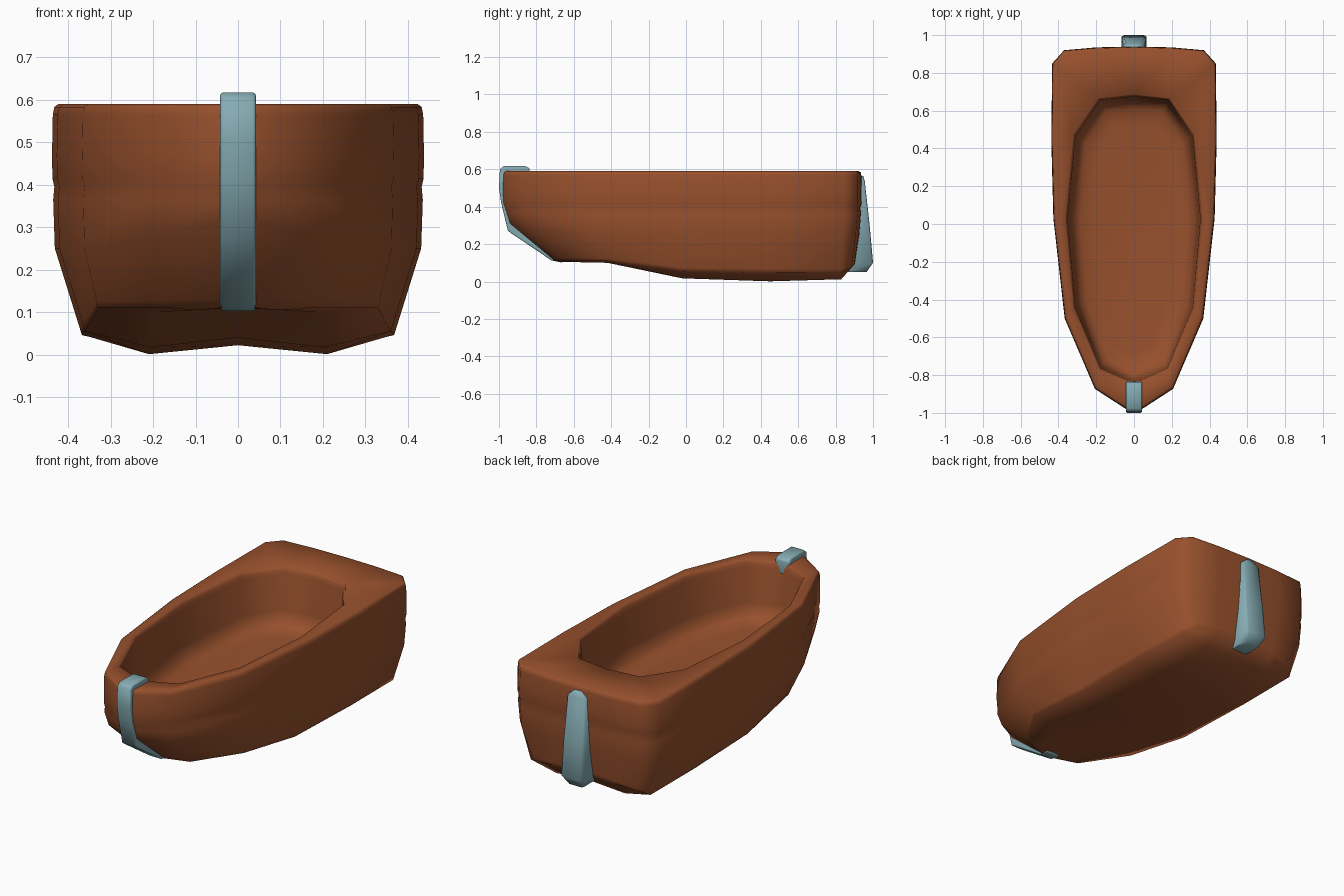
import bpy, bmesh, math
from mathutils import Vector

cube = bpy.data.objects.get("Cube")
if cube:
    bpy.data.objects.remove(cube)


def material(name, rgb):
    m = bpy.data.materials.new(name)
    m.use_nodes = True
    m.diffuse_color = (*rgb, 1)
    bsdf = m.node_tree.nodes["Principled BSDF"]
    bsdf.inputs["Base Color"].default_value = (*rgb, 1)
    bsdf.inputs["Roughness"].default_value = 0.8
    return m


wood = material("brown wood", (0.31, 0.081, 0.026))
metal = material("blue grey metal", (0.235, 0.41, 0.45))


def face(bm, verts):
    unique = []
    for v in verts:
        if v not in unique:
            unique.append(v)
    if len(unique) > 2:
        bm.faces.new(unique)


def strip(bm, a, b):
    for i in range(len(a) - 1):
        face(bm, (a[i], a[i + 1], b[i + 1], b[i]))


def finish(bm, name, mat, angle, mirror=False, bevel=0):
    if mirror:
        bmesh.ops.mirror(bm, geom=bm.verts[:] + bm.edges[:] + bm.faces[:],
                         axis='X', merge_dist=0.0005)
        bmesh.ops.remove_doubles(bm, verts=bm.verts[:], dist=0.0005)
    bmesh.ops.recalc_face_normals(bm, faces=bm.faces[:])
    if bevel:
        sharp = [e for e in bm.edges if e.calc_face_angle(0) > 1]
        bmesh.ops.bevel(bm, geom=sharp, offset=bevel, segments=2, profile=.5,
                        affect='EDGES', clamp_overlap=True)
    mesh = bpy.data.meshes.new(name)
    bm.to_mesh(mesh)
    bm.free()
    mesh.materials.append(mat)
    ob = bpy.data.objects.new(name, mesh)
    bpy.context.collection.objects.link(ob)
    bpy.ops.object.select_all(action='DESELECT')
    ob.select_set(True)
    bpy.context.view_layer.objects.active = ob
    bpy.ops.object.shade_smooth_by_angle(angle=math.radians(angle))


# Hull: half outline from bow to stern, the chine below it, and the cockpit
outline = [(0, -.985), (.045, -.978), (.207, -.873), (.367, -.5), (.427, .03),
           (.438, .45), (.433, .85), (.37, .92), (.2, .935), (0, .94)]
chine = [(0, -.7, .11), (.04, -.7, .11), (.17, -.66, .11), (.33, -.42, .11),
         (.36, -.02, .055), (.368, .45, .047), (.365, .83, .045),
         (.31, .885, .075), (.18, .9, .09), (0, .905, .1)]
cockpit = [(0, -.853), (.183, -.773), (.322, -.445), (.364, .03), (.32, .473),
           (.187, .667), (0, .687)]
quarter_z = [.11, .11, .105, .1, .017, .001, .012]
keel_z = [.11, .11, .11, .11, .04, .022, .025]

bm = bmesh.new()


def ring(points, z, inset=0, centre=0, rake=0):
    # Shrinks an outline by about the inset and pulls the bow back by rake
    out = []
    for x, y in points:
        d = Vector((x, (y - centre) * .45)).normalized() * inset
        tip = rake if y < -.9 else 0
        out.append(bm.verts.new((max(x - d.x, 0), y - d.y + tip, z)))
    return out


# Topsides with a rounded rim and a faint groove
deck = ring(outline, .59, .016)
levels = [deck, ring(outline, .583, .006), ring(outline, .565, .002),
          ring(outline, .47), ring(outline, .415, .001, rake=.003),
          ring(outline, .395, .006, rake=.006),
          ring(outline, .365, .003, rake=.018)]
low = [bm.verts.new((x * .985, y + (.038 if y < -.8 else -.012),
                     .31 if y < -.9 else .28 if y < -.8 else .25))
       for x, y in outline]
chine_row = [bm.verts.new(p) for p in chine]
# A ring close above the chine keeps its shading tight
support = [bm.verts.new(a.co.lerp(b.co, .9)) for a, b in zip(low, chine_row)]
levels += [low, support, chine_row]
for a, b in zip(levels, levels[1:]):
    strip(bm, a, b)

# Bottom with a shallow hollow along the keel line
quarter, keel = [chine_row[0]], [chine_row[0]]
for (x, y, z), qz, kz in list(zip(chine, quarter_z, keel_z))[1:]:
    quarter.append(bm.verts.new((x * .57, y, qz)))
    keel.append(bm.verts.new((0, y, kz)) if y > -.7 else chine_row[0])
strip(bm, chine_row[:7], quarter)
strip(bm, quarter, keel)
face(bm, (chine_row[6], chine_row[7], chine_row[8], quarter[6]))
face(bm, (quarter[6], chine_row[8], chine_row[9], keel[6]))

# Deck joining the rim to the cockpit edge
edge = ring(cockpit, .587)
strip(bm, deck, [edge[i] for i in (0, 0, 1, 2, 3, 4, 4, 5, 5, 6)])

# Cockpit walls curving into a deep floor
walls = [edge] + [ring(cockpit, z, inset, -.08) for z, inset in
                  ((.577, .006), (.555, .013), (.36, .026), (.305, .042),
                   (.28, .08), (.27, .16))]
for a, b in zip(walls, walls[1:]):
    strip(bm, a, b)
face(bm, walls[-1])
finish(bm, "hull", wood, 75, mirror=True)

# Stem band hooked over the bow: outer path and inner path, side by side
outer = [(-.833, .53), (-.836, .605), (-.86, .617), (-.975, .617), (-.995, .6),
         (-1, .5), (-.988, .42), (-.952, .27), (-.72, .113), (-.66, .101)]
inner = [(-.88, .53), (-.88, .575), (-.89, .58), (-.95, .58), (-.95, .57),
         (-.95, .5), (-.94, .42), (-.9, .32), (-.7, .14), (-.65, .125)]
bm = bmesh.new()
rows = []
for x, path in ((-.042, inner), (-.042, outer), (.042, outer), (.042, inner)):
    rows.append([bm.verts.new((x, y, z)) for y, z in path])
for a, b in zip(rows, rows[1:] + rows[:1]):
    strip(bm, a, b)
for end in (0, -1):
    face(bm, [r[end] for r in rows])
finish(bm, "stem_band", metal, 75, bevel=.007)

# Rudder: height, back edge, half width and front edge of each section
sections = [(.565, .948, .02, .9), (.535, .956, .056, .9), (.3, .982, .063, .9),
            (.1, 1, .066, .87), (.05, .965, .045, .86)]
bm = bmesh.new()
rows = []
for z, back, half, front in sections:
    shape = [(-half, front), (-half, back - .008), (-half * .8, back),
             (half * .8, back), (half, back - .008), (half, front)]
    rows.append([bm.verts.new((x, y, z)) for x, y in shape])
for a, b in zip(rows, rows[1:]):
    strip(bm, a + a[:1], b + b[:1])
face(bm, rows[0])
face(bm, rows[-1])
finish(bm, "rudder", metal, 60)
